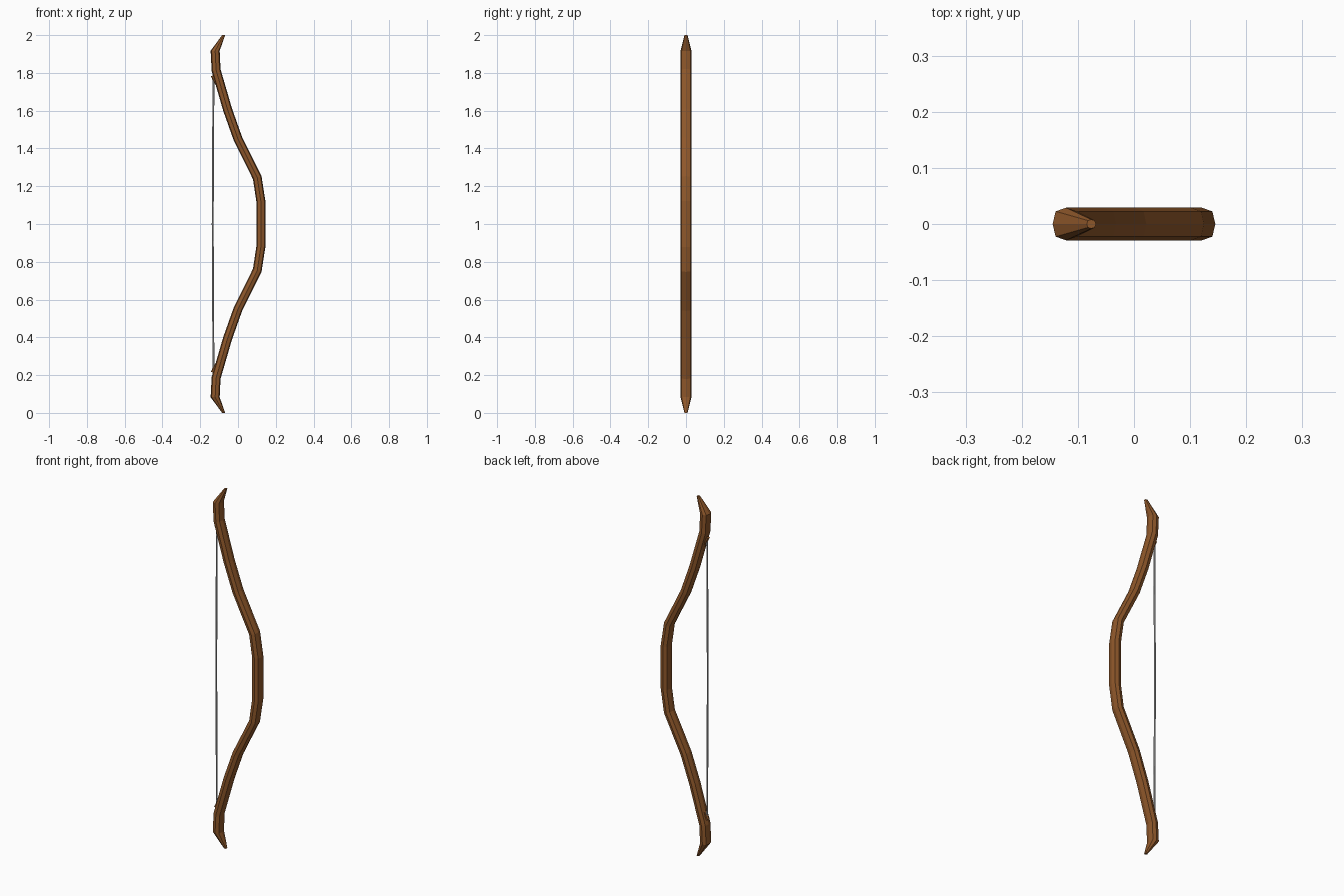
import bpy, bmesh, math
from mathutils import Vector

if "Cube" in bpy.data.objects:
    bpy.data.objects.remove(bpy.data.objects["Cube"])


def material(name, rgb):
    m = bpy.data.materials.new(name)
    m.diffuse_color = (*rgb, 1)
    m.use_nodes = True
    m.node_tree.nodes["Principled BSDF"].inputs["Base Color"].default_value = m.diffuse_color
    return m


wood = material("brown wood", (0.27, 0.095, 0.023))
cord = material("light grey cord", (0.5, 0.5, 0.5))


def sweep(name, path, sides, mat, fullness=1.0):
    """Loft a ring along an xz path of (x, z, radius in plane, radius in y, level ring)."""
    bm = bmesh.new()
    rings = []
    for i, (x, z, r, ry, level) in enumerate(path):
        a, b = path[max(i - 1, 0)], path[min(i + 1, len(path) - 1)]
        t = Vector((b[0] - a[0], 0, b[1] - a[1])).normalized()
        n = Vector((1, 0, 0)) if level else Vector((t.z, 0, -t.x))
        ring = []
        for k in range(sides):
            ang = 2 * math.pi * k / sides
            f = fullness if k % 2 else 1.0  # pushes the diagonal corners out
            p = Vector((x, 0, z)) + n * (r * f * math.cos(ang))
            p.y = ry * f * math.sin(ang)
            ring.append(bm.verts.new(p))
        rings.append(ring)
    for lo, hi in zip(rings, rings[1:]):
        for k in range(sides):
            j = (k + 1) % sides
            bm.faces.new((lo[k], lo[j], hi[j], hi[k]))
    bm.faces.new(rings[0][::-1])
    bm.faces.new(rings[-1])
    bmesh.ops.recalc_face_normals(bm, faces=bm.faces)
    me = bpy.data.meshes.new(name)
    bm.to_mesh(me)
    bm.free()
    me.materials.append(mat)
    ob = bpy.data.objects.new(name, me)
    bpy.context.collection.objects.link(ob)
    return ob


# bow body: upper half of the path, mirrored about z = 1
R, RY = 0.024, 0.029
upper = [(0.121, 1.12, R, RY, False), (0.102, 1.245, R, RY, False),
         (0.0, 1.45, R, RY, False), (-0.055, 1.605, R, RY, False),
         (-0.116, 1.815, R, RY, False), (-0.121, 1.917, R, RY, True),
         (-0.076, 2.0, 0.008, 0.008, True)]
lower = [(x, 2 - z, r, ry, f) for x, z, r, ry, f in reversed(upper)]
sweep("bow_body", lower + upper, 8, wood, 1.1)

# string, very slightly slack at the middle
s = 0.005
sweep("bow_string", [(-0.13, 0.23, s, s, True), (-0.134, 1.0, s, s, True),
                     (-0.13, 1.77, s, s, True)], 6, cord)

# small nocks holding the string ends
for name, flip in (("upper_nock", False), ("lower_nock", True)):
    pts = [(-0.136, 1.785), (-0.127, 1.765), (-0.112, 1.74)]
    sweep(name, [(x, 2 - z if flip else z, 0.008, 0.011, False) for x, z in pts], 6, wood)
